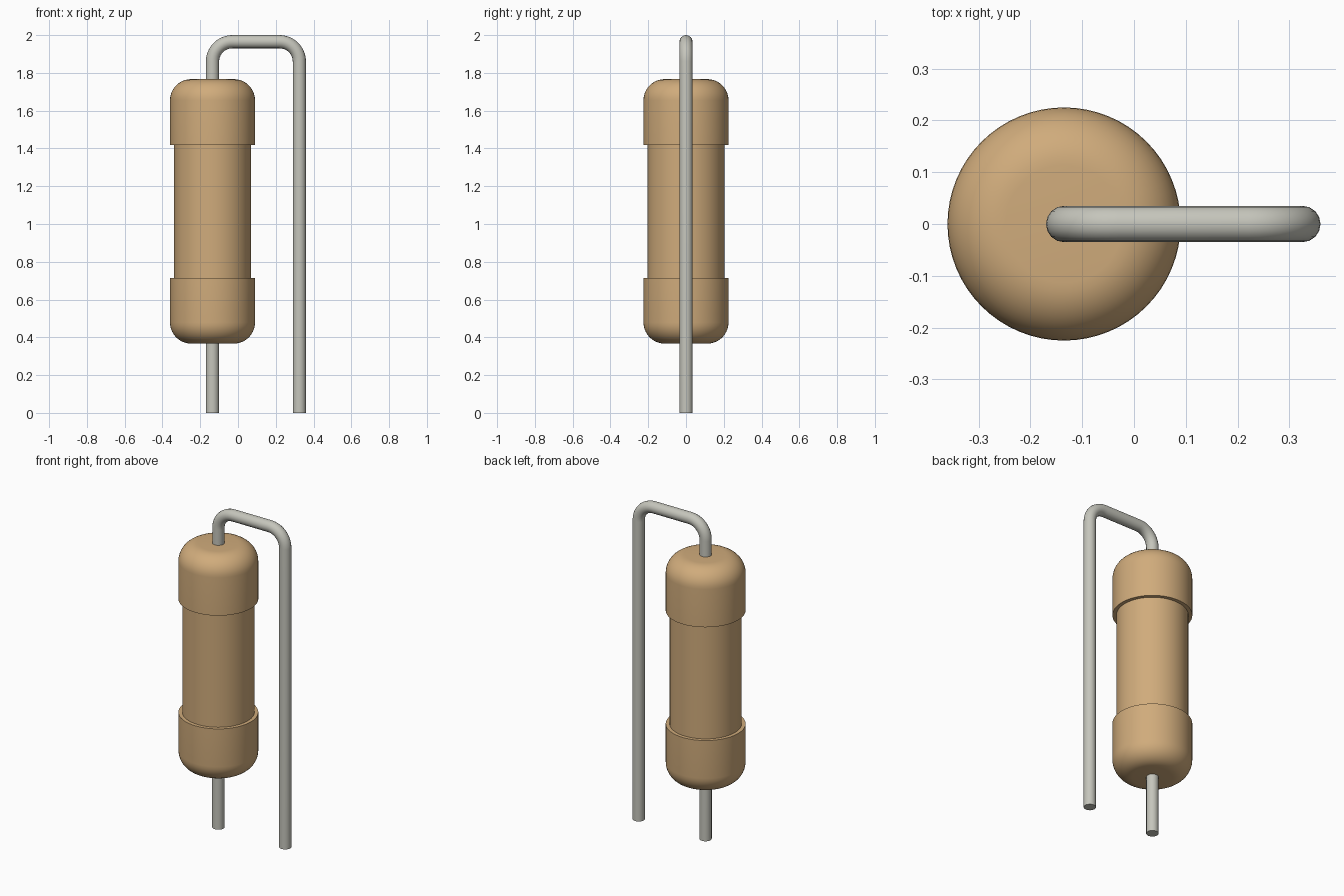
import bpy
import math

if "Cube" in bpy.data.objects:
    bpy.data.objects.remove(bpy.data.objects["Cube"], do_unlink=True)

BODY_X, LEAD_X = -0.135, 0.325
LEAD_R, BEND_R, LEAD_TOP = 0.035, 0.105, 1.965
BOTTOM, TOP = 0.367, 1.767
CAP_R, CAP_H, FILLET, CORE_R = 0.225, 0.348, 0.112, 0.203
SIDES = 64


def material(name, color):
    mat = bpy.data.materials.new(name)
    mat.use_nodes = True
    mat.diffuse_color = color
    mat.node_tree.nodes["Principled BSDF"].inputs["Base Color"].default_value = color
    return mat


def arc(cx, cz, radius, start, end, steps=10):
    angles = [math.radians(start + (end - start) * i / steps) for i in range(steps + 1)]
    return [(cx + radius * math.cos(a), cz + radius * math.sin(a)) for a in angles]


def shade(obj):
    bpy.ops.object.select_all(action="DESELECT")
    obj.select_set(True)
    bpy.context.view_layer.objects.active = obj
    bpy.ops.object.shade_smooth_by_angle(angle=math.radians(30))


def lathe(name, profile, mat):
    """Revolve a bottom-to-top (radius, z) profile and close both ends."""
    verts, faces = [], []
    for r, z in profile:
        for i in range(SIDES):
            a = math.tau * i / SIDES
            verts.append((r * math.cos(a), r * math.sin(a), z))
    for j in range(len(profile) - 1):
        for i in range(SIDES):
            k = (i + 1) % SIDES
            low, high = j * SIDES, (j + 1) * SIDES
            faces.append((low + i, low + k, high + k, high + i))
    faces.append(tuple(reversed(range(SIDES))))
    faces.append(tuple(range(len(verts) - SIDES, len(verts))))
    mesh = bpy.data.meshes.new(name)
    mesh.from_pydata(verts, [], faces)
    mesh.materials.append(mat)
    obj = bpy.data.objects.new(name, mesh)
    obj.location.x = BODY_X
    bpy.context.collection.objects.link(obj)
    shade(obj)


tan = material("tan ceramic", (0.63, 0.41, 0.20, 1))
metal = material("tinned metal", (0.56, 0.56, 0.50, 1))

# Rounded end caps and the slimmer core between them
inner = CAP_R - FILLET
lower = arc(inner, BOTTOM + FILLET, FILLET, -90, 0) + [(CAP_R, BOTTOM + CAP_H)]
upper = [(r, BOTTOM + TOP - z) for r, z in reversed(lower)]
lathe("lower_cap", lower, tan)
lathe("upper_cap", upper, tan)
lathe("body_core", [(CORE_R, BOTTOM + CAP_H - 0.02), (CORE_R, TOP - CAP_H + 0.02)], tan)

# Wire lead: up through the body, over the top and down to the ground
bend_z = LEAD_TOP - BEND_R
path = [(BODY_X, 0)]
path += arc(BODY_X + BEND_R, bend_z, BEND_R, 180, 90)
path += arc(LEAD_X - BEND_R, bend_z, BEND_R, 90, 0)
path += [(LEAD_X, 0)]
curve = bpy.data.curves.new("wire_lead", "CURVE")
curve.dimensions = "3D"
curve.bevel_depth = LEAD_R
curve.bevel_resolution = 6
curve.use_fill_caps = True
spline = curve.splines.new("POLY")
spline.points.add(len(path) - 1)
for point, (x, z) in zip(spline.points, path):
    point.co = (x, 0, z, 1)
curve.materials.append(metal)
lead = bpy.data.objects.new("wire_lead", curve)
bpy.context.collection.objects.link(lead)
bpy.ops.object.select_all(action="DESELECT")
lead.select_set(True)
bpy.context.view_layer.objects.active = lead
bpy.ops.object.convert(target="MESH")
shade(bpy.context.view_layer.objects.active)
